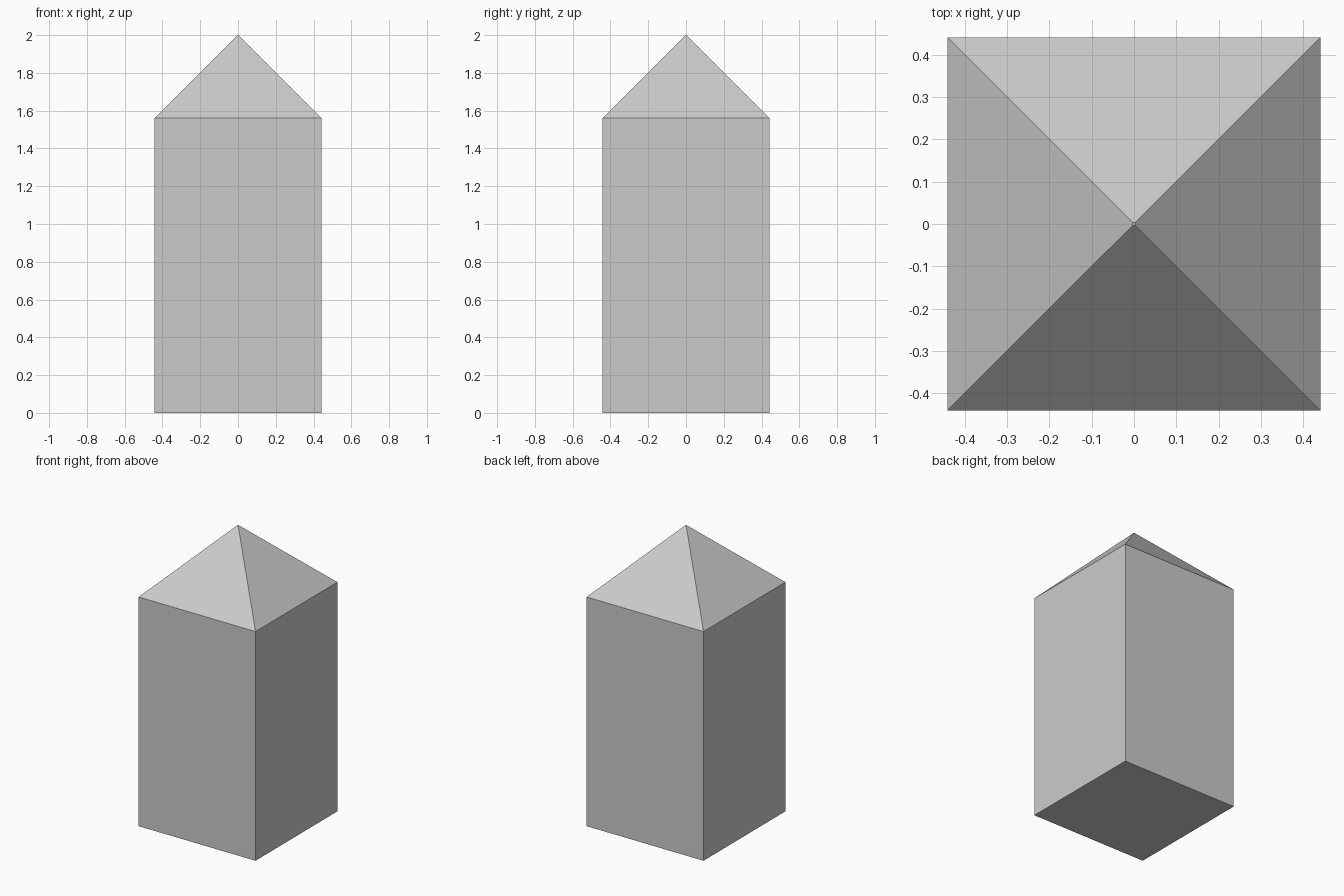
import bpy, bmesh
from mathutils import Vector

if "Cube" in bpy.data.objects:
    bpy.data.objects.remove(bpy.data.objects["Cube"])

HALF, SHOULDER, TOP, TIP = 0.441, 1.562, 2.0, 0.003

bm = bmesh.new()

# Square post: base face extruded up to the shoulder
base = bm.faces.new([bm.verts.new((x * HALF, y * HALF, 0))
                     for x, y in ((-1, -1), (1, -1), (1, 1), (-1, 1))])


def extrude_up(face, height, scale=1.0):
    """Extrude a face upward, scale it about the centre and return the new cap."""
    geom = bmesh.ops.extrude_face_region(bm, geom=[face], use_keep_orig=True)["geom"]
    for v in (g for g in geom if isinstance(g, bmesh.types.BMVert)):
        v.co = Vector((v.co.x * scale, v.co.y * scale, v.co.z + height))
    return next(g for g in geom if isinstance(g, bmesh.types.BMFace))


shoulder = extrude_up(base, SHOULDER)

# Pointed cap: shoulder face tapered to a tiny flat tip
extrude_up(shoulder, TOP - SHOULDER, TIP / HALF)
bm.faces.remove(shoulder)

bmesh.ops.recalc_face_normals(bm, faces=bm.faces)
mesh = bpy.data.meshes.new("pointed_post")
bm.to_mesh(mesh)
bm.free()
bpy.context.collection.objects.link(bpy.data.objects.new("pointed_post", mesh))
